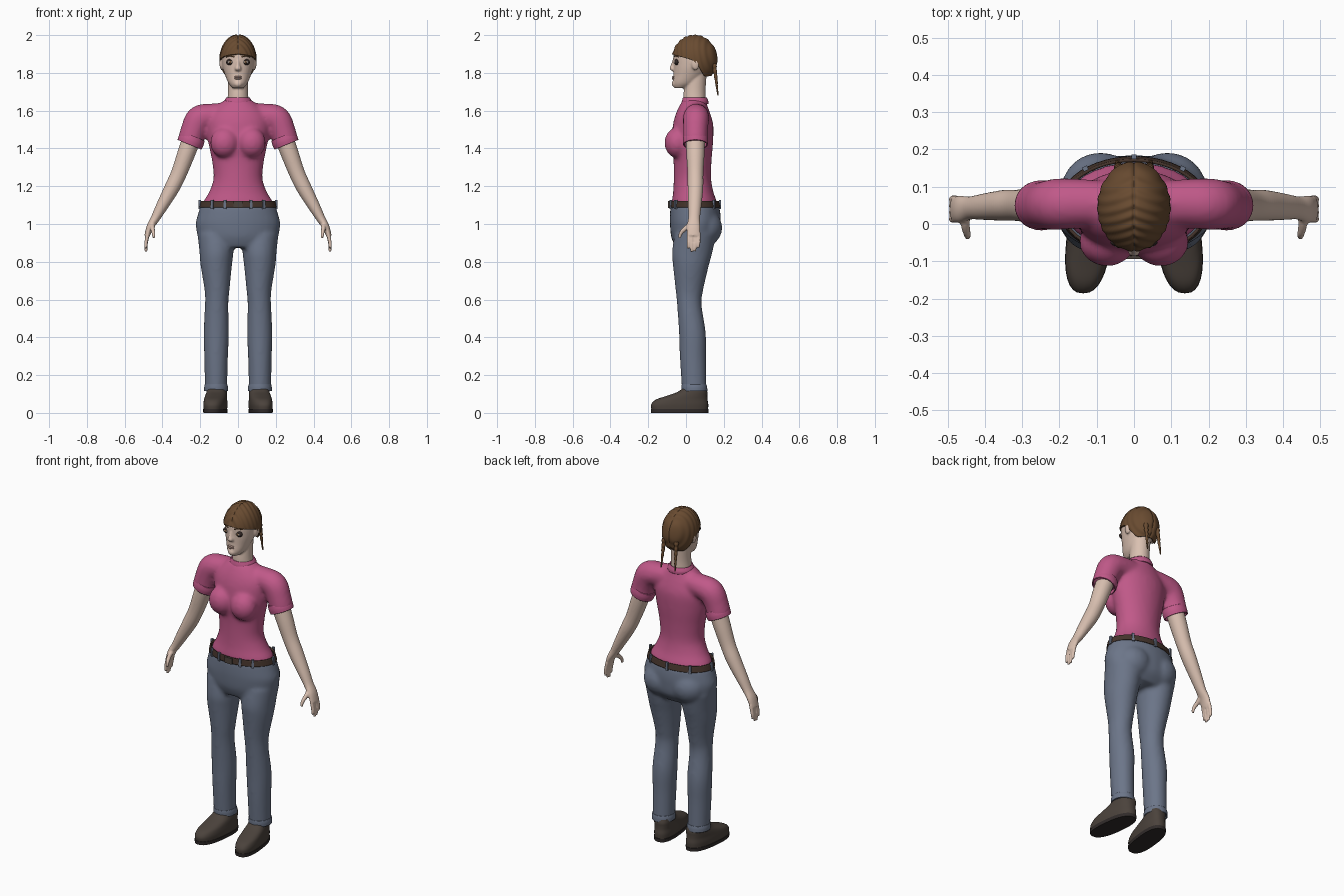
import bpy, bmesh, math
from mathutils import Vector, Matrix

if "Cube" in bpy.data.objects:
    bpy.data.objects.remove(bpy.data.objects["Cube"], do_unlink=True)


def material(name, r, g, b):
    m = bpy.data.materials.new(name)
    m.use_nodes = True
    m.diffuse_color = (r, g, b, 1)
    node = m.node_tree.nodes["Principled BSDF"]
    node.inputs["Base Color"].default_value = (r, g, b, 1)
    node.inputs["Roughness"].default_value = 0.8
    return m


PINK = material("pink_cotton", 0.53, 0.10, 0.25)
DENIM = material("blue_denim", 0.15, 0.18, 0.25)
SKIN = material("skin", 0.70, 0.53, 0.44)
HAIR = material("brown_hair", 0.14, 0.07, 0.03)
SHOE = material("dark_leather", 0.07, 0.055, 0.045)
SOLE = material("dark_sole", 0.03, 0.024, 0.023)
BELT = material("belt_leather", 0.06, 0.035, 0.025)
WHITE = material("eye_white", 0.6, 0.57, 0.54)
DARK = material("eye_dark", 0.03, 0.02, 0.018)
LIP = material("lip", 0.50, 0.33, 0.28)


def smooth_path(pts, steps=5):
    """Catmull-Rom through tuples of any length."""
    p = [pts[0]] + list(pts) + [pts[-1]]
    out = []
    for i in range(1, len(p) - 2):
        for k in range(steps):
            t = k / steps
            out.append([0.5 * (2 * b + (c - a) * t + (2 * a - 5 * b + 4 * c - d) * t * t
                               + (3 * b - a - 3 * c + d) * t ** 3)
                        for a, b, c, d in zip(*p[i - 1:i + 3])])
    return out + [list(pts[-1])]


def loft(bm, pts, side=1, flat=True, caps=True, sides=32, power=1.0, toe_out=0.0):
    """Elliptical tube; each point is x, y, z, radius across, radius deep."""
    path = smooth_path(pts)
    rings = []
    for i, (x, y, z, ru, rv) in enumerate(path):
        u, v = Vector((1, 0, 0)), Vector((0, 1, 0))
        if not flat:
            a, b = path[max(i - 1, 0)], path[min(i + 1, len(path) - 1)]
            t = (Vector(b[:3]) - Vector(a[:3])).normalized()
            u = v.cross(t).normalized()
            v = t.cross(u)
        ring = []
        for k in range(sides):
            c, s = math.cos(math.tau * k / sides), math.sin(math.tau * k / sides)
            c, s = (math.copysign(abs(q) ** power, q) for q in (c, s))
            co = Vector((x, y, z)) + u * c * ru + v * s * rv
            co.x = (co.x - toe_out * co.y) * side
            ring.append(bm.verts.new(co))
        rings.append(ring)
    for a, b in zip(rings, rings[1:]):
        for k in range(sides):
            j = (k + 1) % sides
            bm.faces.new((a[k], a[j], b[j], b[k]))
    if caps:
        bm.faces.new(rings[0])
        bm.faces.new(rings[-1])


def ball(bm, center, radii):
    m = Matrix.Translation(center) @ Matrix.Diagonal((*radii, 1))
    bmesh.ops.create_uvsphere(bm, u_segments=24, v_segments=16, radius=1, matrix=m)


def finish(name, bm, mat, voxel=0, relax=0, thick=0, smooth=True):
    bmesh.ops.recalc_face_normals(bm, faces=bm.faces)
    me = bpy.data.meshes.new(name)
    bm.to_mesh(me)
    bm.free()
    me.materials.append(mat)
    ob = bpy.data.objects.new(name, me)
    bpy.context.collection.objects.link(ob)
    if smooth:
        bpy.context.view_layer.objects.active = ob
        bpy.ops.object.select_all(action="DESELECT")
        ob.select_set(True)
        bpy.ops.object.shade_smooth_by_angle(angle=math.radians(50))
    if voxel:
        mod = ob.modifiers.new("blend", "REMESH")
        mod.mode, mod.voxel_size, mod.use_smooth_shade = "VOXEL", voxel, True
        mod = ob.modifiers.new("relax", "SMOOTH")
        mod.factor, mod.iterations = 0.5, relax
    if thick:
        mod = ob.modifiers.new("thickness", "SOLIDIFY")
        mod.thickness, mod.offset = thick, -1
    return ob


def body(rows):
    """Rows of z, half width, front y, back y."""
    return [(0, (f + b) / 2, z, w, (b - f) / 2) for z, w, f, b in rows]


BOTH = ((1, "left"), (-1, "right"))

# Shirt: trunk, bust and sleeves blended together
bm = bmesh.new()
loft(bm, body([(1.09, .19, -.075, .168), (1.12, .183, -.075, .163), (1.17, .153, -.068, .145),
               (1.24, .13, -.065, .133), (1.33, .137, -.066, .135), (1.43, .157, -.075, .143),
               (1.52, .167, -.07, .145), (1.58, .15, -.055, .13), (1.63, .105, -.032, .112),
               (1.66, .065, -.013, .105)]))
for s, n in BOTH:
    ball(bm, (s * .072, -.048, 1.43), (.075, .066, .08))
    loft(bm, [(.06, .055, 1.58, .06, .06), (.14, .055, 1.572, .066, .066), (.205, .053, 1.555, .072, .069),
              (.238, .05, 1.49, .067, .065), (.255, .05, 1.43, .067, .064)], s, flat=False)
finish("shirt", bm, PINK, .011, 7)
for s, n in BOTH:
    bm = bmesh.new()
    loft(bm, [(.239, .05, 1.465, .067, .064), (.248, .05, 1.442, .07, .067), (.257, .05, 1.42, .068, .065)],
         s, flat=False, caps=False)
    finish(n + "_sleeve_cuff", bm, PINK, thick=.006)
bm = bmesh.new()
loft(bm, body([(1.635, .073, -.024, .118), (1.65, .074, -.022, .118), (1.67, .062, -.016, .11)]), caps=False)
finish("collar", bm, PINK, thick=.008)

# Trousers: hips, seat and legs blended together
bm = bmesh.new()
loft(bm, body([(1.10, .198, -.082, .175), (1.05, .213, -.085, .183), (1.0, .224, -.085, .184),
               (.93, .213, -.078, .175), (.875, .195, -.055, .13)]))
for s, n in BOTH:
    ball(bm, (s * .09, .092, .98), (.105, .1, .1))
    loft(bm, [(.115, .05, .95, .1, .11), (.114, .033, .85, .09, .107), (.115, .026, .78, .083, .095),
              (.111, .018, .65, .066, .073), (.113, .018, .57, .062, .065), (.115, .034, .42, .067, .071),
              (.116, .037, .28, .062, .069), (.116, .044, .12, .059, .065)], s)
finish("trousers", bm, DENIM, .011, 6)
for s, n in BOTH:
    bm = bmesh.new()
    loft(bm, [(.116, .043, .15, .06, .066), (.116, .044, .135, .063, .068), (.116, .045, .115, .063, .068)],
         s, caps=False)
    finish(n + "_trouser_hem", bm, DENIM, thick=.005)

# Belt with loops and buckle
bm = bmesh.new()
loft(bm, body([(1.088, .205, -.089, .182), (1.122, .197, -.086, .174)]), caps=False, sides=48)
finish("belt", bm, BELT, thick=.008)
bm = bmesh.new()
for deg in (-132, -110, -70, -48, 0, 50, 90, 130, 180):
    a = math.radians(deg)
    m = (Matrix.Translation((.203 * math.cos(a), .046 + .134 * math.sin(a), 1.104))
         @ Matrix.Rotation(math.atan2(math.sin(a) * .203, math.cos(a) * .134), 4, "Z")
         @ Matrix.Diagonal((.012, .014, .048, 1)))
    bmesh.ops.create_cube(bm, size=1, matrix=m)
finish("belt_loops", bm, DENIM, smooth=False)
bm = bmesh.new()
bmesh.ops.create_cube(bm, size=1, matrix=Matrix.Translation((0, -.09, 1.104)) @ Matrix.Diagonal((.05, .008, .036, 1)))
finish("buckle", bm, SHOE, smooth=False)

# Shoes and soles
for s, n in BOTH:
    bm = bmesh.new()
    loft(bm, [(.116, -.033, .018, .058, .15), (.116, -.033, .045, .06, .151), (.116, -.023, .07, .058, .137),
              (.116, .005, .09, .056, .108), (.116, .033, .11, .053, .08), (.116, .045, .13, .05, .062)],
         s, power=.8, toe_out=.11)
    finish(n + "_shoe", bm, SHOE)
    bm = bmesh.new()
    loft(bm, [(.116, -.033, 0, .06, .152), (.116, -.033, .02, .061, .153)], s, power=.8, toe_out=.11)
    finish(n + "_sole", bm, SOLE)

# Arms with hands
for s, n in BOTH:
    bm = bmesh.new()
    loft(bm, [(.235, .05, 1.48, .05, .052), (.275, .05, 1.37, .047, .048), (.312, .05, 1.27, .042, .042),
              (.35, .05, 1.19, .04, .041), (.405, .046, 1.09, .031, .035), (.438, .043, 1.03, .024, .031),
              (.465, .04, .985, .019, .036), (.482, .039, .935, .014, .035)], s, flat=False)
    for i, length in enumerate((.07, .088, .085, .065)):
        y = .013 + .018 * i
        loft(bm, [(.476, y, .955, .01, .01), (.487, y, .935 - length * .5, .0095, .0095),
                  (.487, y - .002, .94 - length, .007, .007)], s, flat=False, sides=12)
    loft(bm, [(.452, .03, 1.0, .014, .014), (.452, -.005, .975, .012, .013), (.447, -.028, .95, .01, .01),
              (.446, -.035, .925, .007, .008)], s, flat=False, sides=12)
    finish(n + "_arm", bm, SKIN, .005, 3)

# Head, neck, nose, brow ridge and ears
bm = bmesh.new()
loft(bm, body([(1.61, .062, -.012, .105), (1.67, .055, -.014, .104), (1.72, .053, -.01, .104),
               (1.8, .055, .0, .11)]))
loft(bm, body([(1.72, .028, -.062, .01), (1.745, .05, -.07, .06), (1.79, .069, -.066, .10),
               (1.84, .083, -.066, .132), (1.9, .087, -.066, .148), (1.95, .068, -.04, .13),
               (1.98, .038, -.002, .09)]))
loft(bm, [(0, -.06, 1.872, .008, .01), (0, -.066, 1.845, .01, .014), (0, -.073, 1.822, .017, .015),
          (0, -.064, 1.81, .012, .01)], sides=16)
ball(bm, (0, -.06, 1.742), (.022, .016, .018))
for s, n in BOTH:
    ball(bm, (s * .086, .05, 1.85), (.012, .022, .036))
finish("head", bm, SKIN, .0055, 3)

# Face: eyes, brows and lips
for s, n in BOTH:
    for part, mat, x, y, r in (("eyelashes", DARK, .04, -.049, (.023, .012, .017)),
                               ("eyeball", WHITE, .04, -.053, (.016, .01, .009)),
                               ("iris", HAIR, .04, -.058, (.008, .007, .008))):
        bm = bmesh.new()
        ball(bm, (s * x, y, 1.857), r)
        finish(n + "_" + part, bm, mat)
    bm = bmesh.new()
    loft(bm, [(.018, -.063, 1.884, .004, .003), (.04, -.057, 1.891, .004, .004), (.062, -.041, 1.885, .003, .003)],
         s, flat=False, sides=10)
    finish(n + "_eyebrow", bm, HAIR)
bm = bmesh.new()
ball(bm, (0, -.066, 1.779), (.021, .008, .005))
ball(bm, (0, -.066, 1.77), (.018, .009, .006))
finish("lips", bm, LIP)

# Hair cap: rippled rows with a centre parting, longer at the nape
bm = bmesh.new()
rows, cols = 56, 96
grid = []
for i in range(rows + 1):
    ring = []
    for k in range(cols):
        a = math.tau * k / cols
        back = min(max((math.sin(a) + .15) / .8, 0), 1)
        front = min(max(-math.sin(a) - .1, 0), 1)
        limit = 1.58 - .25 * front + .72 * back * back * (3 - 2 * back)
        th = .01 + (limit - .01) * i / rows
        x, y, z = math.sin(th) * math.cos(a), math.sin(th) * math.sin(a), math.cos(th)
        ripple = 1 + .014 * math.sin(26 * y + 9 * abs(x) + 6 * z) - .035 * math.exp(-(x / .05) ** 2)
        ring.append(bm.verts.new((x * .098 * ripple, .045 + y * .121 * ripple, 1.87 + z * .132 * ripple)))
    grid.append(ring)
for a, b in zip(grid, grid[1:]):
    for k in range(cols):
        bm.faces.new((a[k], b[k], b[(k + 1) % cols], a[(k + 1) % cols]))
bm.faces.new(grid[0])
finish("hair_cap", bm, HAIR, thick=.012)

# Two thin braids at the back of the head
for s, n in BOTH:
    bm = bmesh.new()
    beads = [(.04 + .0005 * i, .148 + .0018 * i, 1.85 - .0142 * i, r, r)
             for i in range(13) for r in [(.0145 - .0009 * i) * (1 if i % 2 else .78)]]
    loft(bm, beads, s, sides=14)
    finish(n + "_braid", bm, HAIR)
